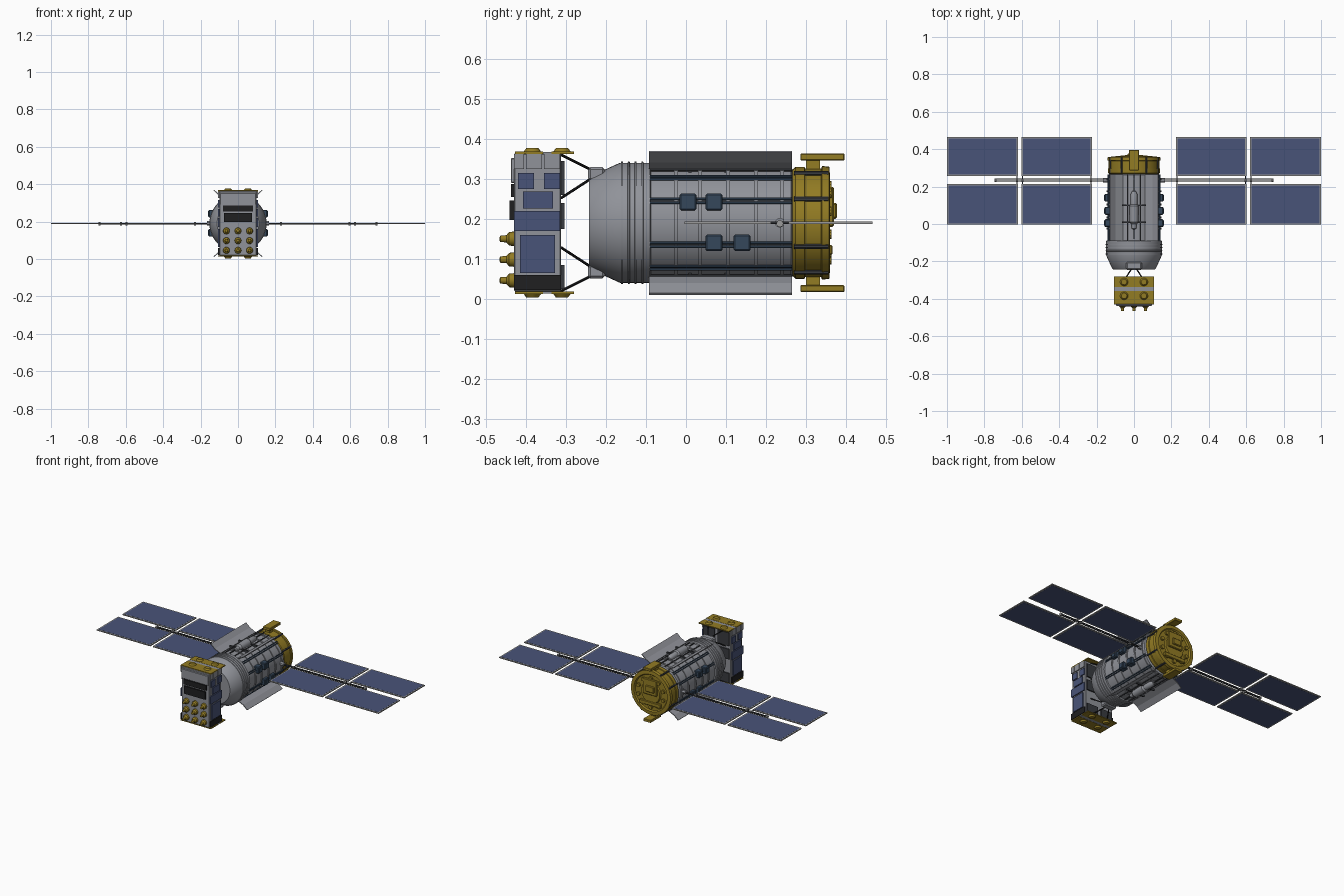
import bpy, bmesh, math
from mathutils import Vector, Matrix

if "Cube" in bpy.data.objects:
    bpy.data.objects.remove(bpy.data.objects["Cube"])

CZ = 0.19  # height of the body axis


def mat(name, rgb):
    m = bpy.data.materials.new(name)
    m.diffuse_color = (*rgb, 1)
    m.use_nodes = True
    m.node_tree.nodes["Principled BSDF"].inputs["Base Color"].default_value = m.diffuse_color
    return m


GREY = mat("hull grey", (0.28, 0.29, 0.32))
PALE = mat("frame grey", (0.33, 0.33, 0.33))
GOLD = mat("gold foil", (0.29, 0.20, 0.017))
BLUE = mat("solar blue", (0.066, 0.088, 0.19))
STEEL = mat("steel blue", (0.035, 0.063, 0.105))
DARK = mat("dark grey", (0.04, 0.043, 0.05))
BLACK = mat("black", (0.014, 0.014, 0.015))


def finish(name, bm, m, smooth=False):
    bmesh.ops.recalc_face_normals(bm, faces=bm.faces)
    me = bpy.data.meshes.new(name)
    bm.to_mesh(me)
    bm.free()
    me.materials.append(m)
    ob = bpy.data.objects.new(name, me)
    bpy.context.collection.objects.link(ob)
    if smooth:
        bpy.ops.object.select_all(action='DESELECT')
        ob.select_set(True)
        bpy.context.view_layer.objects.active = ob
        bpy.ops.object.shade_smooth_by_angle(angle=math.radians(30))
    return ob


def box(name, x, y, z, m, bevel=0):
    bm = bmesh.new()
    size = Matrix.Diagonal((x[1] - x[0], y[1] - y[0], z[1] - z[0], 1))
    mid = Matrix.Translation((sum(x) / 2, sum(y) / 2, sum(z) / 2))
    bmesh.ops.create_cube(bm, size=1, matrix=mid @ size)
    if bevel:
        bmesh.ops.bevel(bm, geom=bm.edges[:], offset=bevel, segments=1, affect='EDGES')
    return finish(name, bm, m)


def rod(name, a, b, r, m, seg=8, r2=None):
    a, b = Vector(a), Vector(b)
    d = b - a
    bm = bmesh.new()
    mx = Matrix.Translation((a + b) / 2) @ d.to_track_quat('Z', 'Y').to_matrix().to_4x4()
    bmesh.ops.create_cone(bm, cap_ends=True, segments=seg, radius1=r,
                          radius2=r if r2 is None else r2, depth=d.length, matrix=mx)
    return finish(name, bm, m, seg > 6)


def lathe(name, prof, m, seg=48, cx=0, cz=CZ):
    """Spin (y, radius) points round an axis parallel to y."""
    bm = bmesh.new()
    vs = [bm.verts.new((cx + r, y, cz)) for y, r in prof]
    es = [bm.edges.new(p) for p in zip(vs, vs[1:])]
    bmesh.ops.spin(bm, geom=vs + es, cent=(cx, 0, cz), axis=(0, 1, 0),
                   angle=2 * math.pi, steps=seg)
    bmesh.ops.remove_doubles(bm, verts=bm.verts, dist=1e-5)
    return finish(name, bm, m, True)


def span(s, a, b):
    return tuple(sorted((s * a, s * b)))


def vspan(s, a, b):  # heights measured from the axis, mirrored up and down
    return tuple(sorted((CZ + s * a, CZ + s * b)))


SIDES = (1, -1)

# main hull, ribs, hoops
lathe("hull", [(-0.242, 0), (-0.242, 0.112), (-0.236, 0.118), (-0.165, 0.15), (-0.09, 0.15),
               (-0.088, 0.142), (0.262, 0.142), (0.268, 0.13), (0.272, 0)], GREY)
for y in (-0.16, -0.143, -0.126, -0.109):
    lathe("hull_rib", [(y - 0.003, 0.149), (y - 0.002, 0.153), (y + 0.002, 0.153), (y + 0.003, 0.149)], GREY)
for y in (-0.025, 0.035, 0.105, 0.175, 0.24):
    lathe("hull_hoop", [(y - 0.005, 0.141), (y - 0.005, 0.147), (y + 0.005, 0.147), (y + 0.005, 0.141)], GREY)

# rails running along the hull
for deg in (20, 24, 48, 52, 64, 76):
    for sx in SIDES:
        for sz in SIDES:
            a = math.radians(deg)
            x, z = sx * 0.147 * math.cos(a), CZ + sz * 0.147 * math.sin(a)
            rod("hull_rail", (x, -0.09, z), (x, 0.265, z), 0.0035, STEEL if deg < 60 else DARK, 6)

# equipment boxes on the flanks
for s in SIDES:
    for y, z in ((0.005, 0.242), (0.07, 0.242), (0.07, 0.14), (0.14, 0.14)):
        box("flank_box", span(s, 0.12, 0.157), (y - 0.021, y + 0.021), (z - 0.021, z + 0.021), STEEL, 0.004)
        box("flank_box_lid", span(s, 0.15, 0.16), (y - 0.014, y + 0.014), (z - 0.014, z + 0.014), STEEL)

# four flared radiator fins
for sx in SIDES:
    for sz in SIDES:
        bm = bmesh.new()
        pts = [(0.06, 0.136), (0.10, 0.155), (0.128, 0.18)]
        outline = pts + [(x + 0.003, z - 0.004) for x, z in reversed(pts)]
        f = bm.faces.new([bm.verts.new((sx * x, -0.092, CZ + sz * z)) for x, z in outline])
        ext = bmesh.ops.extrude_face_region(bm, geom=[f])
        bmesh.ops.translate(bm, vec=(0, 0.357, 0),
                            verts=[v for v in ext["geom"] if isinstance(v, bmesh.types.BMVert)])
        finish("radiator_fin", bm, GREY)

# capsule tanks above and below, with frame bars
for s in SIDES:
    zc = CZ + s * 0.15
    lathe("tank", [(-0.03, 0), (-0.025, 0.012), (0.0, 0.014), (0.01, 0.023), (0.095, 0.025), (0.105, 0.018),
                   (0.16, 0.018), (0.175, 0.01), (0.178, 0)], GREY, 20, 0, zc)
    rod("tank_line", (0, -0.08, zc), (0, 0.265, zc), 0.004, DARK, 6)
    for y in (0.01, 0.1):
        box("tank_strap", (-0.065, 0.065), (y - 0.004, y + 0.004), vspan(s, 0.12, 0.148), DARK)

# front bracket and strut trusses
for s in SIDES:
    box("truss_bracket", (-0.042, 0.042), (-0.245, -0.203), vspan(s, 0.105, 0.139), GREY, 0.006)
    for sx in SIDES:
        rod("truss_strut", (sx * 0.012, -0.238, CZ + s * 0.133), (sx * 0.06, -0.312, CZ + s * 0.17), 0.0035, BLACK)
        rod("truss_strut", (sx * 0.012, -0.238, CZ + s * 0.11), (sx * 0.06, -0.312, CZ + s * 0.062), 0.0035, BLACK)

# front instrument module with gold caps and discs
box("module", (-0.1, 0.1), (-0.43, -0.312), (0.018, 0.364), GREY, 0.003)
for s in SIDES:
    for y in ((-0.428, -0.357), (-0.336, -0.28)):
        box("module_cap", (-0.107, 0.107), y, vspan(s, 0.172, 0.178), GOLD)
    box("module_cap_strip", (-0.107, 0.107), (-0.357, -0.336), vspan(s, 0.172, 0.177), GREY)
    for x in (-0.053, 0.053):
        for y in (-0.384, -0.31):
            rod("cap_disc", (x, y, CZ + s * 0.176), (x, y, CZ + s * 0.187), 0.023, GOLD, 16, 0.015)

# plates on both module sides: (y range, z range, colour)
plates = [((-0.43, -0.405), (0.325, 0.362), GREY), ((-0.4, -0.36), (0.325, 0.362), GREY),
          ((-0.355, -0.315), (0.325, 0.362), GREY),
          ((-0.42, -0.38), (0.275, 0.315), BLUE), ((-0.355, -0.315), (0.275, 0.315), BLUE),
          ((-0.408, -0.333), (0.226, 0.268), BLUE), ((-0.43, -0.315), (0.17, 0.22), BLUE),
          ((-0.415, -0.328), (0.065, 0.16), BLUE), ((-0.43, -0.313), (0.022, 0.06), BLACK)]
for s in SIDES:
    for y, z, m in plates:
        box("module_side_plate", span(s, 0.099, 0.107), y, z, m)

# module front and back plates
box("front_upper_panel", (-0.095, 0.095), (-0.438, -0.428), (0.29, 0.352), GREY, 0.002)
box("front_vent", (-0.08, 0.08), (-0.438, -0.428), (0.255, 0.287), BLACK)
box("front_window", (-0.075, 0.075), (-0.441, -0.428), (0.197, 0.246), BLACK)
for z in ((0.26, 0.345), (0.175, 0.24), (0.025, 0.085)):
    for s in SIDES:
        box("module_back_plate", span(s, 0.012, 0.092), (-0.313, -0.304), z, DARK)

# three by three gold nozzles
for x in (-0.062, 0, 0.062):
    for z in (0.046, 0.098, 0.15):
        lathe("nozzle", [(-0.43, 0.018), (-0.442, 0.017), (-0.449, 0.009), (-0.464, 0.008), (-0.466, 0.004),
                         (-0.466, 0)], GOLD, 16, x, z)

# gold rear section
lathe("rear_drum", [(0.266, 0), (0.266, 0.132), (0.274, 0.14), (0.296, 0.14), (0.298, 0.136), (0.338, 0.136),
                    (0.34, 0.142), (0.358, 0.14), (0.36, 0.118), (0.352, 0.112), (0.352, 0.07),
                    (0.36, 0.065), (0.36, 0)], GOLD)
box("rear_block", (-0.05, 0.05), (0.355, 0.37), (0.18, 0.28), GOLD, 0.004)
box("rear_block_small", (-0.035, 0.025), (0.355, 0.378), (0.2, 0.24), GOLD, 0.004)
box("rear_ledge", (-0.075, 0.075), (0.35, 0.366), (0.11, 0.135), GOLD, 0.003)
for i in range(10):
    a = math.radians(36 * i + 18)
    x, z = 0.092 * math.cos(a), CZ + 0.092 * math.sin(a)
    rod("rear_stud", (x, 0.35, z), (x, 0.364, z), 0.012, GOLD, 10)
for sx in SIDES:
    for deg in (-62, -25, 25, 62):
        a = math.radians(deg)
        x, z = sx * 0.14 * math.cos(a), CZ + 0.14 * math.sin(a)
        rod("rear_longeron", (x, 0.27, z), (x, 0.356, z), 0.006, DARK, 6)

# gold antenna bars above and below the rear
for s in SIDES:
    box("antenna_bar", (-0.026, 0.026), (0.286, 0.396), vspan(s, 0.156, 0.173), GOLD, 0.002)
    box("antenna_post", (-0.015, 0.015), (0.3, 0.335), vspan(s, 0.13, 0.158), GOLD)

# solar wings: four framed panels per side on a spar
for s in SIDES:
    for x in ((0.225, 0.602), (0.62, 1.0)):
        for y in ((-0.004, 0.213), (0.256, 0.466)):
            box("panel_frame", span(s, *x), y, (CZ - 0.003, CZ + 0.003), PALE)
            box("panel_cells", span(s, x[0] + 0.008, x[1] - 0.008), (y[0] + 0.008, y[1] - 0.008),
                (CZ - 0.0036, CZ + 0.0036), BLUE)
    for y in (0.229, 0.24):
        rod("wing_spar", (s * 0.12, y, CZ - 0.002), (s * 0.745, y, CZ - 0.002), 0.0035, DARK, 6)
    for x in (0.23, 0.596, 0.626, 0.74):
        rod("spar_joint", (s * (x - 0.006), 0.2345, CZ - 0.002), (s * (x + 0.006), 0.2345, CZ - 0.002), 0.009, PALE, 8)
    for x in (0.23, 0.596, 0.626):
        rod("panel_hinge", (s * x, 0.208, CZ), (s * x, 0.26, CZ), 0.003, DARK, 6)
    rod("wing_root", (s * 0.13, 0.2345, CZ), (s * 0.165, 0.2345, CZ), 0.012, GREY, 12)
